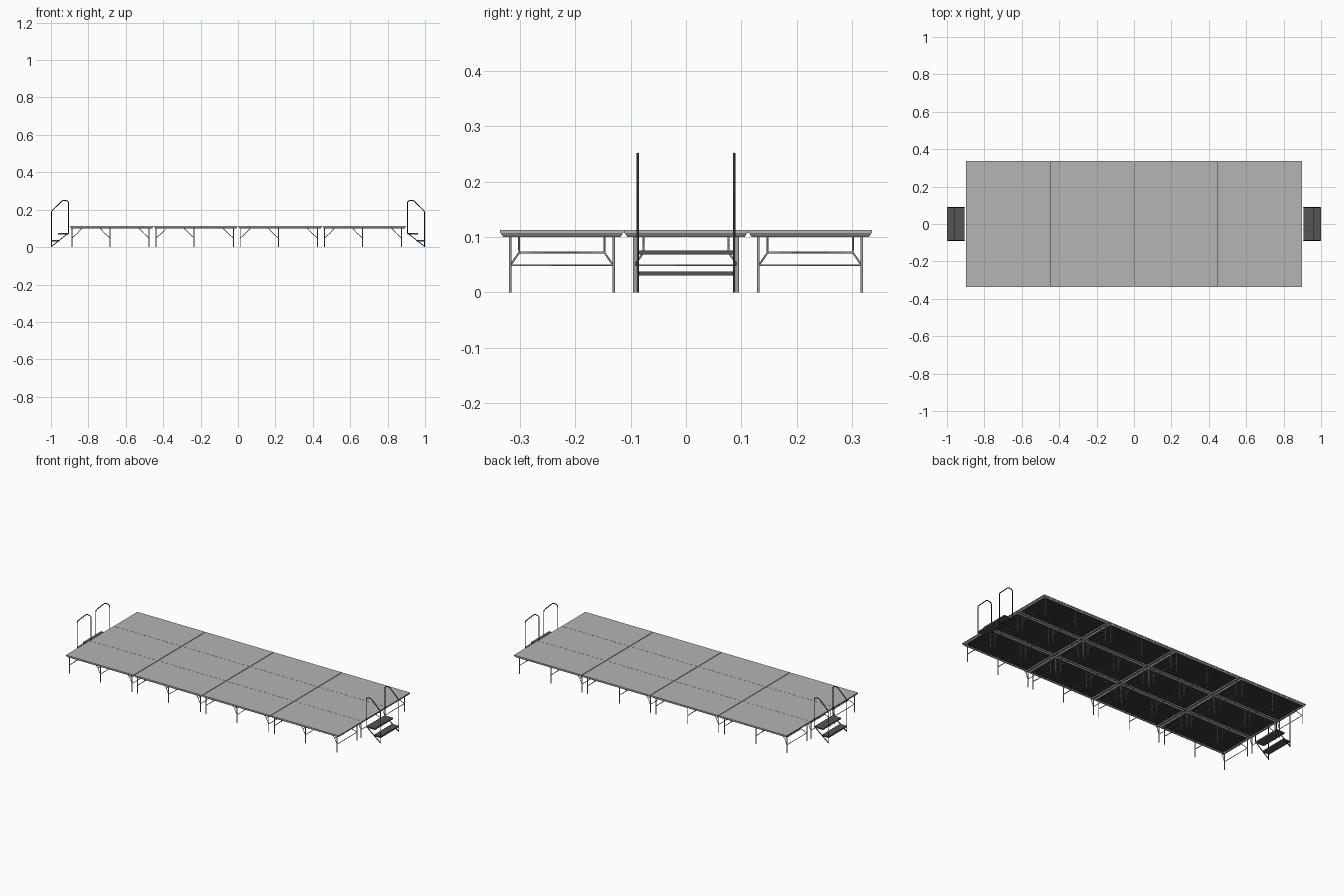
import bpy, bmesh
from mathutils import Vector

cube = bpy.data.objects.get("Cube")
if cube:
    bpy.data.objects.remove(cube)


def material(name, rgb):
    m = bpy.data.materials.new(name)
    m.use_nodes = True
    m.diffuse_color = (*rgb, 1)
    m.node_tree.nodes["Principled BSDF"].inputs["Base Color"].default_value = (*rgb, 1)
    return m


deck_grey = material("deck_grey", (0.46, 0.46, 0.47))
steel = material("steel_grey", (0.36, 0.36, 0.37))
underside = material("underside_dark", (0.04, 0.04, 0.04))
tread_grey = material("tread_dark_grey", (0.09, 0.09, 0.09))
rail_black = material("rail_black", (0.03, 0.03, 0.035))


def add_object(name, mesh, mats, location=(0, 0, 0)):
    if not mesh.materials:
        for m in mats:
            mesh.materials.append(m)
    ob = bpy.data.objects.new(name, mesh)
    ob.location = location
    bpy.context.collection.objects.link(ob)
    return ob


def box_mesh(name, size, z_mid, bottom_index=0):
    bm = bmesh.new()
    bmesh.ops.create_cube(bm, size=1)
    for v in bm.verts:
        v.co = Vector((v.co.x * size[0], v.co.y * size[1], v.co.z * size[2] + z_mid))
    bm.normal_update()
    for f in bm.faces:
        if f.normal.z < -0.5:
            f.material_index = bottom_index
    me = bpy.data.meshes.new(name)
    bm.to_mesh(me)
    bm.free()
    return me


def rim_mesh(name, hx, hy, section):
    """Sweep a closed (inset, z) section around a rectangle."""
    bm = bmesh.new()
    loops = [[bm.verts.new((sx * (hx - d), sy * (hy - d), z))
              for sx, sy in ((-1, -1), (1, -1), (1, 1), (-1, 1))] for d, z in section]
    for a, b in zip(loops, loops[1:] + loops[:1]):
        for i in range(4):
            j = (i + 1) % 4
            bm.faces.new((a[i], a[j], b[j], b[i]))
    bmesh.ops.recalc_face_normals(bm, faces=bm.faces)
    me = bpy.data.meshes.new(name)
    bm.to_mesh(me)
    bm.free()
    return me


def tube_mesh(name, paths, radius):
    cu = bpy.data.curves.new(name, 'CURVE')
    cu.dimensions = '3D'
    cu.bevel_depth = radius
    cu.bevel_resolution = 1
    cu.use_fill_caps = True
    for pts in paths:
        sp = cu.splines.new('POLY')
        sp.points.add(len(pts) - 1)
        for p, co in zip(sp.points, pts):
            p.co = (*co, 1)
        sp.use_smooth = True
    ob = bpy.data.objects.new(name, cu)
    bpy.context.collection.objects.link(ob)
    bpy.context.view_layer.update()
    deps = bpy.context.evaluated_depsgraph_get()
    me = bpy.data.meshes.new_from_object(ob.evaluated_get(deps))
    bpy.data.objects.remove(ob)
    return me


def rounded(pts, r, steps=5):
    """Round the inner corners of a path."""
    pts = [Vector(p) for p in pts]
    out = [pts[0]]
    for a, b, c in zip(pts, pts[1:], pts[2:]):
        s, e = b + (a - b).normalized() * r, b + (c - b).normalized() * r
        for i in range(steps + 1):
            t = i / steps
            out.append(s * (1 - t) ** 2 + b * 2 * t * (1 - t) + e * t * t)
    return out + [pts[-1]]


# Stage modules: four across, three deep
PX, PY = 0.45, 0.2245
TOP, SLAB, RIM = 0.113, 0.107, 0.1
LEG_Y, BRACE_Y = 0.0935, 0.077
leg_rows = ((-0.213, 1), (-0.009, -1), (0.2, -1))

slab = box_mesh("deck", (PX - 0.004, PY - 0.001, TOP - SLAB), (TOP + SLAB) / 2, 1)
rim = rim_mesh("deck_frame", PX / 2 - 0.002, PY / 2,
               ((0.002, SLAB), (0.006, RIM), (0.012, RIM), (0.012, SLAB)))

legs, bars = [], []
for x, way in leg_rows:
    knee, head = x + way * 0.027, x + way * 0.06
    for s in (-1, 1):
        legs.append([(x, s * LEG_Y, 0), (x, s * LEG_Y, SLAB)])
        bars.append([(x, s * LEG_Y, 0.048), (knee, s * BRACE_Y, 0.072),
                     (head, s * BRACE_Y, SLAB)])
    bars.append([(x, -LEG_Y, 0.049), (x, LEG_Y, 0.049)])
    bars.append([(knee, -BRACE_Y, 0.072), (knee, BRACE_Y, 0.072)])
leg_tubes = tube_mesh("legs", legs, 0.0026)
bar_tubes = tube_mesh("leg_braces", bars, 0.0018)

for i in range(4):
    for j in range(3):
        at = ((i - 1.5) * PX, (j - 1) * PY, 0)
        tag = f"_{i + 1}_{j + 1}"
        add_object("deck" + tag, slab, (deck_grey, underside), at)
        add_object("deck_frame" + tag, rim, (steel,), at)
        add_object("legs" + tag, leg_tubes, (steel,), at)
        add_object("leg_braces" + tag, bar_tubes, (steel,), at)

# Steps with handrails at both ends
for side, sx in (("left", 1), ("right", -1)):
    for name, x, z, width in (("lower", 0.977, 0.034, 0.044), ("upper", 0.934, 0.072, 0.056)):
        tread = box_mesh(name + "_tread", (width, 0.172, 0.008), z)
        add_object(f"{side}_{name}_tread", tread, (tread_grey,), (sx * x, 0, 0))
    rails, stringers = [], []
    for y in (-0.0872, 0.0872):
        loop = [(0.9975, 0), (0.9975, 0.192), (0.935, 0.252), (0.906, 0.246), (0.906, 0.072)]
        rails.append(rounded([(sx * x, y, z) for x, z in loop], 0.012))
        stringers.append([(sx * 0.9975, y, 0.003), (sx * 0.906, y, 0.076)])
    add_object(side + "_handrails", tube_mesh("handrails", rails, 0.0026), (rail_black,))
    add_object(side + "_stringers", tube_mesh("stringers", stringers, 0.0026), (rail_black,))
